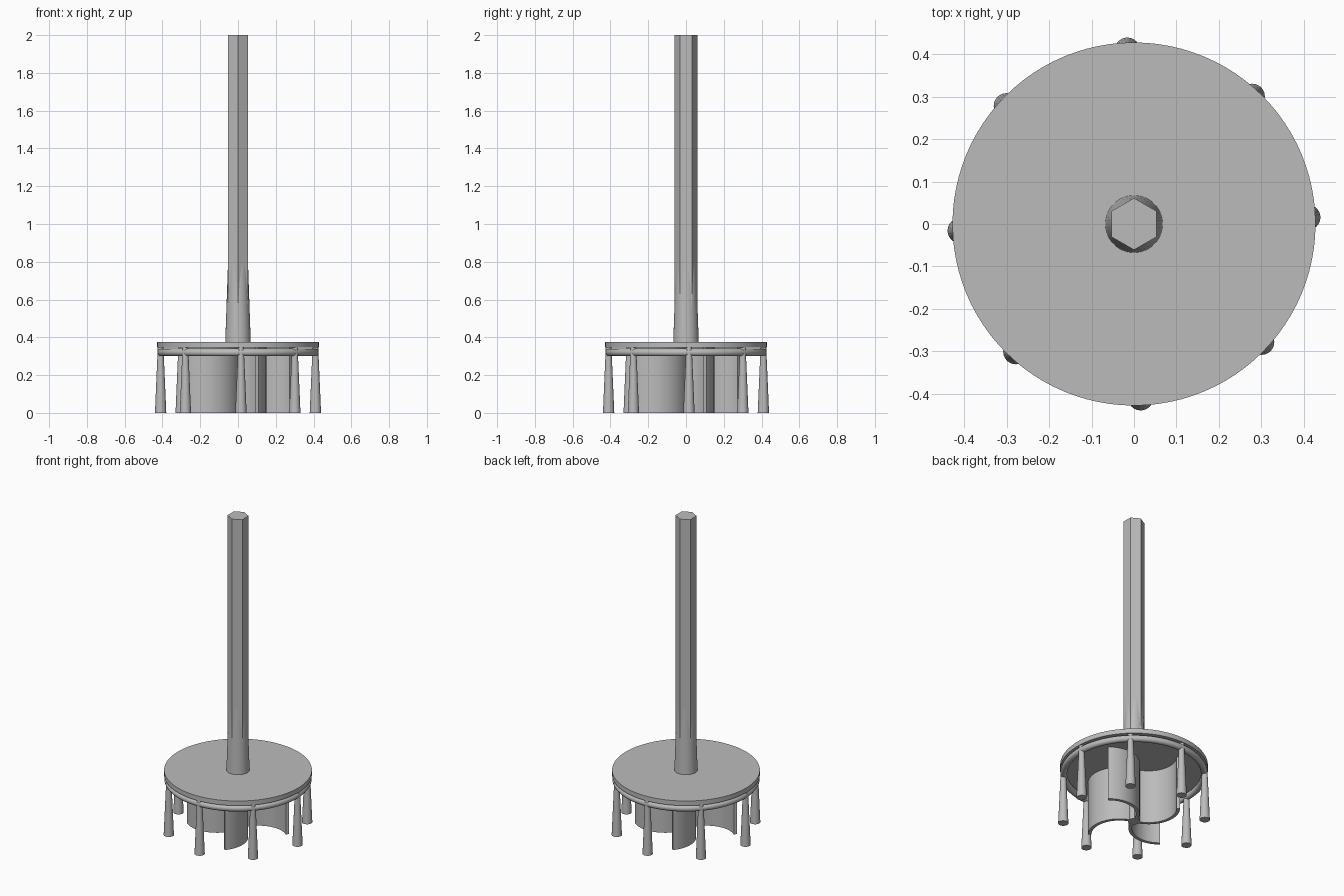
import bpy
import bmesh
from math import pi, radians, atan2, asin, cos, sin
from mathutils import Vector

cube = bpy.data.objects.get("Cube")
if cube:
    bpy.data.objects.remove(cube, do_unlink=True)

GREY = (0.5, 0.5, 0.5, 1.0)
steel = bpy.data.materials.new("plain_grey")
steel.use_nodes = True
steel.diffuse_color = GREY
steel.node_tree.nodes["Principled BSDF"].inputs["Base Color"].default_value = GREY


def finish(obj, name, smooth=True):
    obj.name = name
    obj.data.materials.append(steel)
    bpy.ops.object.select_all(action="DESELECT")
    obj.select_set(True)
    bpy.context.view_layer.objects.active = obj
    if smooth:
        bpy.ops.object.shade_smooth_by_angle(angle=radians(30))
    return obj


def frustum(name, z0, z1, r0, r1, sides=32, x=0, y=0, turn=0, smooth=True):
    bpy.ops.mesh.primitive_cone_add(vertices=sides, radius1=r0, radius2=r1,
                                    depth=z1 - z0, location=(x, y, (z0 + z1) / 2),
                                    rotation=(0, 0, turn))
    return finish(bpy.context.object, name, smooth)


def curved_blade(name, tip, sagitta, thickness, height, turn, steps=20):
    """Arc from the axis to the tip, thickened and extruded upward."""
    half = tip.length / 2
    radius = (half ** 2 + sagitta ** 2) / (2 * sagitta)
    normal = Vector((-tip.y, tip.x)).normalized()
    centre = tip / 2 + normal * (sagitta - radius)
    middle = atan2(normal.y, normal.x)
    sweep = asin(half / radius)
    angles = [middle + sweep - 2 * sweep * i / steps for i in range(steps + 1)]

    def arc(r):
        return [centre + Vector((cos(a), sin(a))) * r for a in angles]

    outline = arc(radius + thickness / 2) + arc(radius - thickness / 2)[::-1]
    bm = bmesh.new()
    base = bm.faces.new([bm.verts.new((p.x, p.y, 0)) for p in outline])
    top = bmesh.ops.extrude_face_region(bm, geom=[base])["geom"]
    bmesh.ops.translate(bm, vec=(0, 0, height),
                        verts=[v for v in top if isinstance(v, bmesh.types.BMVert)])
    bmesh.ops.recalc_face_normals(bm, faces=bm.faces)
    mesh = bpy.data.meshes.new(name)
    bm.to_mesh(mesh)
    bm.free()
    obj = bpy.data.objects.new(name, mesh)
    bpy.context.collection.objects.link(obj)
    obj.rotation_euler.z = turn
    return finish(obj, name)


# Hexagonal shaft with a tapered collar
frustum("hex_shaft", 0.36, 2.0, 0.061, 0.061, sides=6, smooth=False)
frustum("shaft_collar", 0.36, 0.88, 0.068, 0.05, sides=48)

# Round plate and the ring beneath it
frustum("round_plate", 0.345, 0.375, 0.428, 0.428, sides=96)
bpy.ops.mesh.primitive_torus_add(major_radius=0.407, minor_radius=0.02,
                                 major_segments=96, minor_segments=16,
                                 location=(0, 0, 0.32))
finish(bpy.context.object, "support_ring")

# Tapered pins around the rim
PINS = 8
for i in range(PINS):
    a = 2 * pi * i / PINS + radians(2.2)
    frustum(f"rim_pin_{i + 1}", 0, 0.348, 0.03, 0.015, sides=24,
            x=0.41 * cos(a), y=0.41 * sin(a))

# Curved blades around a small hub
frustum("blade_hub", 0, 0.35, 0.035, 0.035)
for i in range(4):
    curved_blade(f"curved_blade_{i + 1}", Vector((0.1, -0.28)), 0.085, 0.02, 0.35, i * pi / 2)
